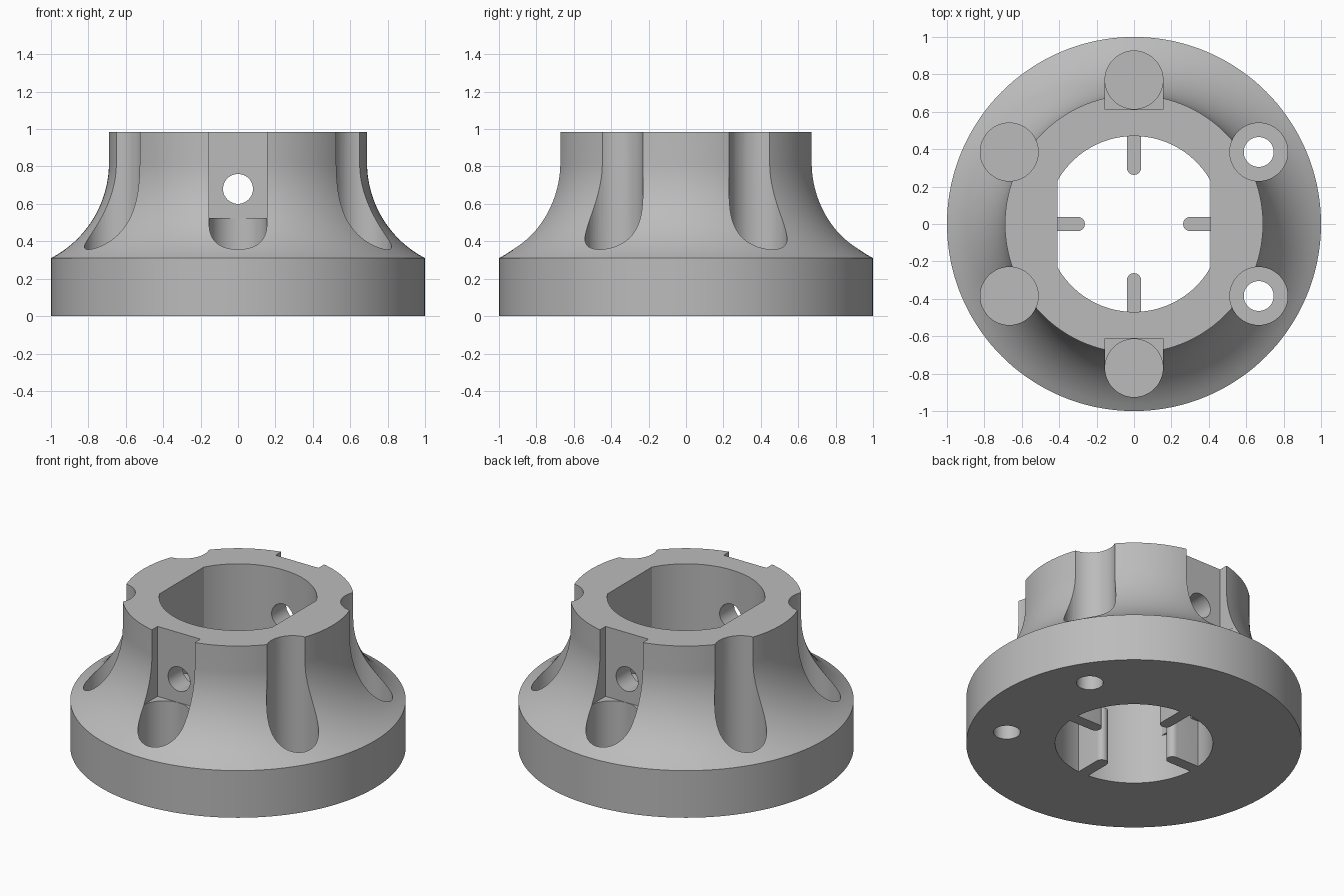
import bpy, bmesh, math
from mathutils import Matrix

cube = bpy.data.objects.get("Cube")
if cube:
    bpy.data.objects.remove(cube, do_unlink=True)

grey = bpy.data.materials.new("plain grey")
grey.use_nodes = True
colour = (0.5, 0.5, 0.5, 1)
grey.diffuse_color = colour
grey.node_tree.nodes["Principled BSDF"].inputs["Base Color"].default_value = colour

HEIGHT, FLANGE = 0.985, 0.31
NECK, BORE, FLAT = 0.69, 0.47, 0.41
BOLT_CIRCLE, POCKET, HOLE = 0.77, 0.155, 0.08


def make_object(name, bm):
    bmesh.ops.recalc_face_normals(bm, faces=bm.faces)
    mesh = bpy.data.meshes.new(name)
    bm.to_mesh(mesh)
    bm.free()
    mesh.materials.append(grey)
    obj = bpy.data.objects.new(name, mesh)
    bpy.context.collection.objects.link(obj)
    return obj


def prism(name, outline, z0, z1, turn=0):
    """Extrude an outline upward, then turn it about the axis."""
    bm = bmesh.new()
    face = bm.faces.new([bm.verts.new((x, y, z0)) for x, y in outline])
    top = bmesh.ops.extrude_face_region(bm, geom=[face])["geom"]
    verts = [v for v in top if isinstance(v, bmesh.types.BMVert)]
    bmesh.ops.translate(bm, verts=verts, vec=(0, 0, z1 - z0))
    bm.transform(Matrix.Rotation(turn, 4, "Z"))
    return make_object(name, bm)


def arc(cx, radius, start, end, count):
    angles = [start + (end - start) * i / count for i in range(count + 1)]
    return [(cx + radius * math.cos(a), radius * math.sin(a)) for a in angles]


def circle(cx, radius):
    return arc(cx, radius, 0, math.tau, 48)[:-1]


def box(x0, x1, half):
    return [(x0, -half), (x1, -half), (x1, half), (x0, half)]


def combine(body, tool, operation):
    mod = body.modifiers.new("combine", "BOOLEAN")
    mod.operation, mod.object, mod.solver = operation, tool, "EXACT"
    bpy.context.view_layer.objects.active = body
    bpy.ops.object.modifier_apply(modifier=mod.name)
    bpy.data.objects.remove(tool, do_unlink=True)


# Flanged body: bored disc with a concave flare rising to a straight neck
flare_z, flare_r = 0.82, 0.5745
profile = [(BORE, 0), (1, 0)]
for i in range(25):
    z = FLANGE + (flare_z - FLANGE) * i / 24
    profile.append((NECK + flare_r - math.sqrt(flare_r**2 - (flare_z - z)**2), z))
profile += [(NECK, HEIGHT), (BORE, HEIGHT)]
bm = bmesh.new()
verts = [bm.verts.new((x, 0, z)) for x, z in profile]
edges = [bm.edges.new((a, b)) for a, b in zip(verts, verts[1:] + verts[:1])]
bmesh.ops.spin(bm, geom=verts + edges, cent=(0, 0, 0), axis=(0, 0, 1),
               angle=math.tau, steps=144, use_merge=True)
bmesh.ops.remove_doubles(bm, verts=bm.verts, dist=1e-5)
hub = make_object("flanged_hub", bm)

# Two flats in the upper bore
for turn in (0, math.pi):
    combine(hub, prism("bore_flat", box(FLAT, 0.55, 0.235), FLANGE, HEIGHT, turn), "UNION")

# Four round-nosed tabs in the lower bore
for k in range(4):
    nose = arc(0.3, 0.0375, math.pi / 2, math.pi * 1.5, 12)
    tab = [(0.52, 0.0375)] + nose + [(0.52, -0.0375)]
    combine(hub, prism("bore_tab", tab, 0, 0.36, k * math.pi / 2), "UNION")

# Six bolt pockets with through holes
for k in range(6):
    turn = math.radians(30 + 60 * k)
    combine(hub, prism("pocket", circle(BOLT_CIRCLE, POCKET), 0.14, 1.2, turn), "DIFFERENCE")
    combine(hub, prism("bolt_hole", circle(BOLT_CIRCLE, HOLE), -0.1, 0.3, turn), "DIFFERENCE")

# Flat seats at front and back
for turn in (math.pi / 2, -math.pi / 2):
    seat = box(BOLT_CIRCLE - POCKET - 0.002, BOLT_CIRCLE + 0.02, POCKET + 0.001)
    combine(hub, prism("seat", seat, 0.525, 1.2, turn), "DIFFERENCE")

# Cross hole through both seats
pin = prism("cross_hole", circle(0, HOLE), -1.2, 1.2)
pin.data.transform(Matrix.Translation((0, 0, 0.68)) @ Matrix.Rotation(math.pi / 2, 4, "X"))
combine(hub, pin, "DIFFERENCE")

# Smooth curved walls, crisp edges
bpy.ops.object.select_all(action="DESELECT")
hub.select_set(True)
bpy.context.view_layer.objects.active = hub
bpy.ops.object.shade_smooth_by_angle(angle=math.radians(25))
